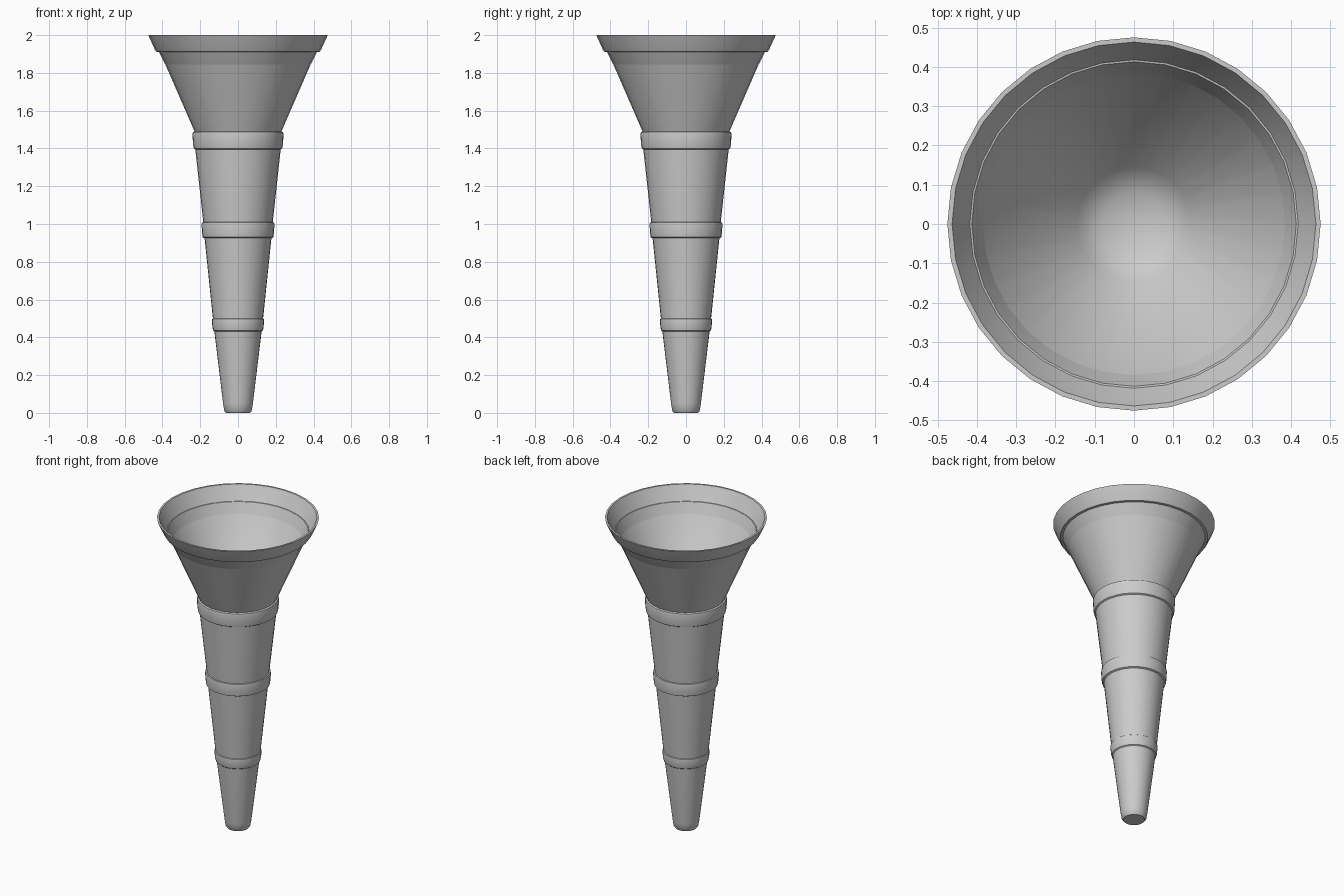
import bpy, bmesh, math

if "Cube" in bpy.data.objects:
    bpy.data.objects.remove(bpy.data.objects["Cube"])

SIDES = 32


def lathe(name, profile, closed=False):
    """Revolve (radius, height) points around z; radius 0 becomes a pole."""
    bm = bmesh.new()
    rings = []
    for r, z in profile:
        if r == 0:
            rings.append([bm.verts.new((0, 0, z))] * SIDES)
        else:
            rings.append([bm.verts.new((r * math.cos(i * math.tau / SIDES),
                                        r * math.sin(i * math.tau / SIDES), z))
                          for i in range(SIDES)])
    pairs = list(zip(rings, rings[1:]))
    if closed:
        pairs.append((rings[-1], rings[0]))
    for a, b in pairs:
        for i in range(SIDES):
            j = (i + 1) % SIDES
            bm.faces.new(list(dict.fromkeys((a[i], a[j], b[j], b[i]))))
    bmesh.ops.recalc_face_normals(bm, faces=bm.faces)
    mesh = bpy.data.meshes.new(name)
    bm.to_mesh(mesh)
    bm.free()
    obj = bpy.data.objects.new(name, mesh)
    bpy.context.collection.objects.link(obj)
    bpy.ops.object.select_all(action='DESELECT')
    obj.select_set(True)
    bpy.context.view_layer.objects.active = obj
    bpy.ops.object.shade_smooth_by_angle(angle=math.radians(35))
    return obj


# Tapered stem with stepped collars, flared mouth, rim and hollow cup
lathe("horn_body", [
    (0, 0.0), (0.063, 0.0), (0.073, 0.012), (0.079, 0.05),   # rounded foot
    (0.125, 0.43), (0.131, 0.435), (0.135, 0.45),            # lower collar
    (0.138, 0.485), (0.137, 0.497), (0.133, 0.50),
    (0.177, 0.925), (0.187, 0.93), (0.190, 0.95),            # middle collar
    (0.193, 0.995), (0.191, 1.008), (0.184, 1.01),
    (0.226, 1.395), (0.234, 1.40), (0.238, 1.42),            # upper collar
    (0.241, 1.475), (0.239, 1.486), (0.230, 1.49),
    (0.413, 1.91), (0.433, 1.912), (0.441, 1.925),           # flare and rim
    (0.475, 2.0), (0.463, 2.0),
    (0.145, 1.37), (0.08, 1.335), (0, 1.325),                # inner cup
])
